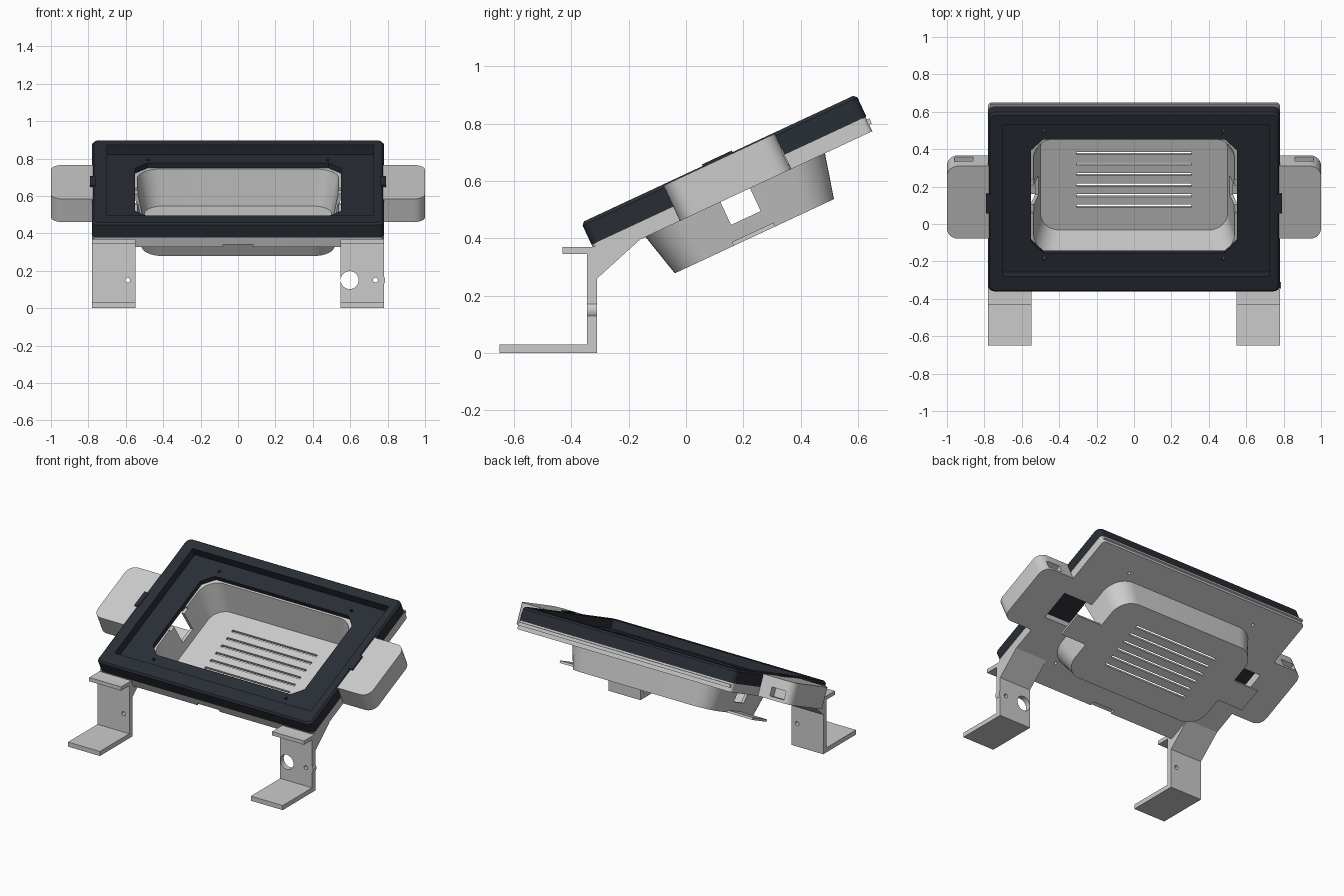
import bpy, bmesh
from math import radians, cos, sin, pi
from mathutils import Matrix

if "Cube" in bpy.data.objects:
    bpy.data.objects.remove(bpy.data.objects["Cube"])

# Tilted case space: x across, y up the slope, z out of the screen
TILT = Matrix.Translation((0, 0.1125, 0.6775)) @ Matrix.Rotation(radians(25), 4, 'X')
FLAT = Matrix.Identity(4)

dark = bpy.data.materials.new("dark_plastic")
dark.diffuse_color = (0.022, 0.027, 0.036, 1)
dark.use_nodes = True
dark.node_tree.nodes["Principled BSDF"].inputs["Base Color"].default_value = dark.diffuse_color


def loft(name, rings, matrix=TILT, mat=None):
    """Closed solid through equal-sized rings of 3D points."""
    bm = bmesh.new()
    vs = [[bm.verts.new(p) for p in r] for r in rings]
    n = len(vs[0])
    for a, b in zip(vs, vs[1:]):
        for i in range(n):
            bm.faces.new((a[i], a[(i + 1) % n], b[(i + 1) % n], b[i]))
    bm.faces.new(vs[0])
    bm.faces.new(vs[-1])
    bmesh.ops.recalc_face_normals(bm, faces=bm.faces)
    me = bpy.data.meshes.new(name)
    bm.to_mesh(me)
    bm.free()
    ob = bpy.data.objects.new(name, me)
    bpy.context.collection.objects.link(ob)
    ob.matrix_world = matrix
    if mat:
        me.materials.append(mat)
    return ob


def rounded(x0, x1, y0, y1, z, r, seg=6):
    """Rounded rectangle ring; r is one radius or four (++, -+, --, +-)."""
    rs = r if isinstance(r, tuple) else (r,) * 4
    pts = []
    for k, (cx, cy, sx, sy) in enumerate(((x1, y1, 1, 1), (x0, y1, -1, 1),
                                          (x0, y0, -1, -1), (x1, y0, 1, -1))):
        q = rs[k]
        if q == 0:
            pts.append((cx, cy, z))
            continue
        for i in range(seg + 1):
            a = pi / 2 * (k + i / seg)
            pts.append((cx - sx * q + q * cos(a), cy - sy * q + q * sin(a), z))
    return pts


def block(name, x, y, z, r=0, seg=6, matrix=TILT, mat=None):
    return loft(name, [rounded(*x, *y, h, r, seg) for h in z], matrix, mat)


def rod(name, x, y, z, r, axis='Z', matrix=TILT):
    """Cylinder along z (y is a centre) or along y (z is a centre)."""
    circ = [(r * cos(2 * pi * i / 32), r * sin(2 * pi * i / 32)) for i in range(32)]
    if axis == 'Z':
        return loft(name, [[(x + a, y + b, h) for a, b in circ] for h in z], matrix)
    return loft(name, [[(x + a, h, z + b) for a, b in circ] for h in y], matrix)


def cut(target, *cutters, mode='DIFFERENCE'):
    bpy.context.view_layer.objects.active = target
    for c in cutters:
        c.hide_render = True
        m = target.modifiers.new("cut", 'BOOLEAN')
        m.operation, m.object, m.solver = mode, c, 'EXACT'
        bpy.ops.object.modifier_apply(modifier=m.name)
        bpy.data.objects.remove(c)


def tub_space():
    return loft("cutter", [rounded(-.545, .545, -.347, .347, -.05, .12, 10),
                           rounded(-.50, .50, -.29, .29, -.28, .10, 10)])


def screw_holes():
    return [rod("cutter", x, y, (-.2, .05), .009) for x in (-.48, .48) for y in (-.357, .393)]


# Dark screen bezel with recess and chamfered opening
bezel = loft("screen_bezel", [rounded(-.78, .78, -.527, .53, -.085, .035),
                              rounded(-.78, .78, -.527, .53, -.012, .035),
                              rounded(-.77, .77, -.517, .52, 0, .03)], mat=dark)
cut(bezel, block("cutter", (-.70, .725), (-.433, .46), (-.055, .05)),
    block("cutter", (-.55, .55), (-.32, .35), (-.2, .05), .065, 1), *screw_holes())

# Back plate with tub opening, side windows and front notch
plate = block("back_plate", (-.78, .78), (-.527, .527), (-.14, -.085), .02)
cut(plate, tub_space(), block("cutter", (-.08, .08), (-.6, -.50), (-.2, -.125)),
    *[block("cutter", x, (-.10, .10), (-.2, -.05)) for x in ((-.76, -.5), (.5, .76))],
    *screw_holes())
block("back_ledge", (-.77, .77), (.52, .537), (-.115, -.095))

# Electronics tub with vents and side windows
tub = loft("tub", [rounded(-.555, .555, -.355, .355, -.10, .14, 10),
                   rounded(-.515, .515, -.306, .306, -.298, .12, 10)])
cut(tub, tub_space(),
    *[block("cutter", (-.308, .308), (u - .008, u + .008), (-.4, -.2))
      for u in (-.149 + .0625 * i for i in range(6))],
    *[block("cutter", x, (-.057, .057), (-.228, -.08)) for x in ((-.7, -.4), (.4, .7))])

for s, side in ((-1, "left"), (1, "right")):
    def span(a, b):
        return (a, b) if s > 0 else (-b, -a)
    # Side flap under the plate
    block(side + "_flap", span(.49, .70), (-.08, .08), (-.298, -.283))
    # Side handle with a pocket in its back face
    radii = (.06, 0, 0, .06) if s > 0 else (0, .06, .06, 0)
    handle = block(side + "_handle", span(.775, 1.0), (-.213, .216), (-.14, -.004), radii)
    cut(handle, block("cutter", span(.86, .96), (.17, .3), (-.12, -.065)))
    # Latch on the bezel side
    block(side + "_latch", span(.762, .792), (-.06, .055), (-.05, .006), mat=dark)

    # Bracket leg: foot, upright, lip and gusset in one profile
    prof = [(-.65, 0), (-.31, 0), (-.31, .26), (-.15, .405), (-.33, .37), (-.43, .37),
            (-.43, .345), (-.345, .345), (-.345, .03), (-.65, .03)]
    leg = loft(side + "_leg", [[(x, y, z) for y, z in prof] for x in span(.548, .78)], FLAT)
    if s > 0:
        cut(leg, rod("cutter", .752, (-.345, -.31), .15, .035, 'Y', FLAT), mode='UNION')
        holes = ((.597, .048), (.735, .013))
    else:
        holes = ((-.59, .013),)
    cut(leg, *[rod("cutter", x, (-.4, -.28), .15, r, 'Y', FLAT) for x, r in holes])

# Smooth the rounded corners, keep hard edges
bpy.ops.object.select_all(action='SELECT')
bpy.ops.object.shade_smooth_by_angle(angle=radians(30))
